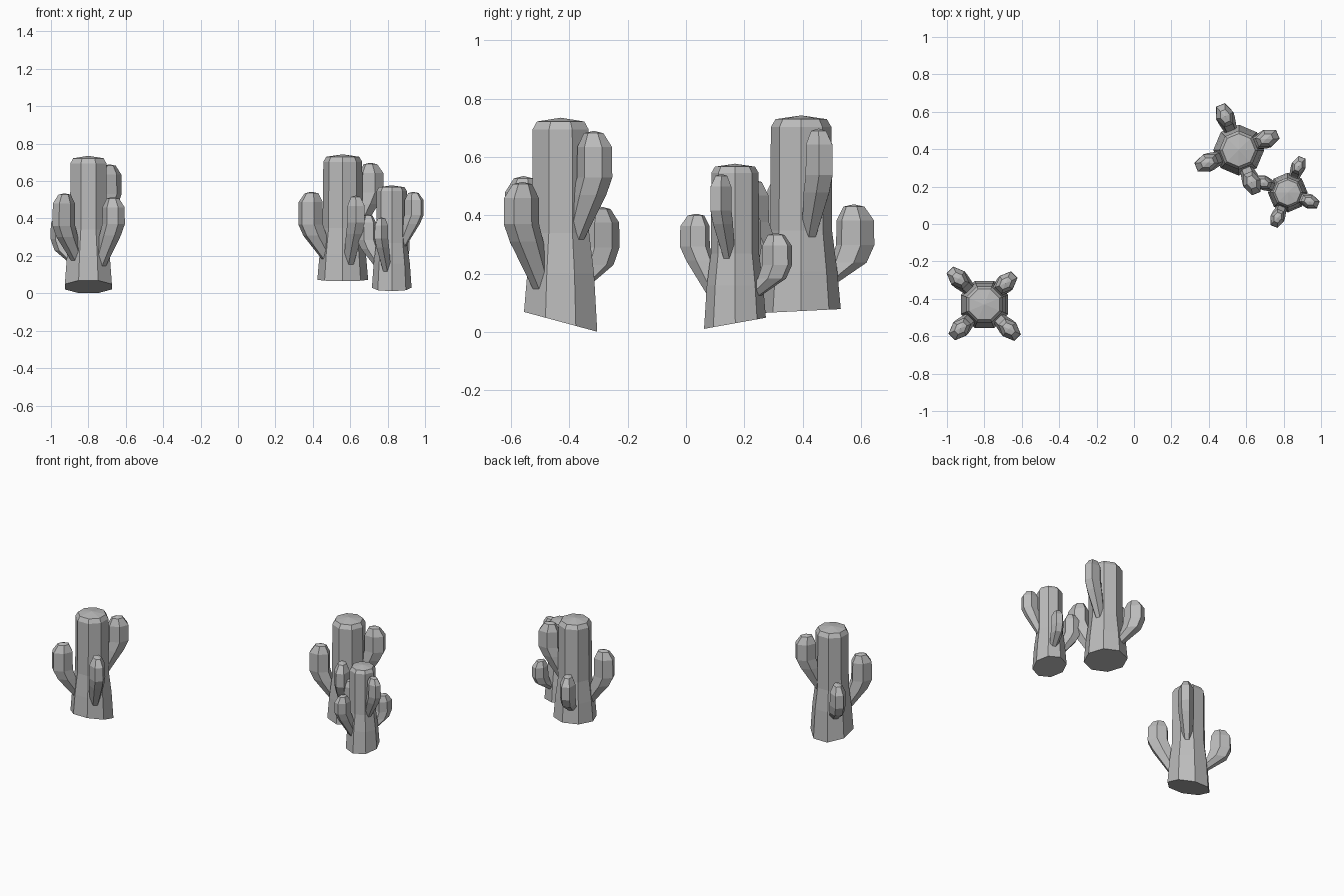
import bpy, bmesh
from math import sin, cos, radians, pi
from mathutils import Vector, Matrix

cube = bpy.data.objects.get("Cube")
if cube:
    bpy.data.objects.remove(cube, do_unlink=True)

grey = bpy.data.materials.new("plain_grey")
grey.use_nodes = True
colour = (0.5, 0.5, 0.5, 1)
grey.diffuse_color = colour
grey.node_tree.nodes["Principled BSDF"].inputs["Base Color"].default_value = colour


def ring(sides, rx, ry, centre, z):
    """Closed ring of points whose flat sides face the axes."""
    return [Vector((centre + rx * cos((i + 0.5) * 2 * pi / sides),
                    ry * sin((i + 0.5) * 2 * pi / sides), z)) for i in range(sides)]


def loft(name, rings, tip, matrix):
    """Skin rings from bottom to top, close the base and finish on a tip."""
    bm = bmesh.new()
    rows = [[bm.verts.new(matrix @ p) for p in r] for r in rings]
    n = len(rows[0])
    bm.faces.new(rows[0][::-1])
    for low, high in zip(rows, rows[1:]):
        for i in range(n):
            j = (i + 1) % n
            bm.faces.new((low[i], low[j], high[j], high[i]))
    top = bm.verts.new(matrix @ tip)
    for i in range(n):
        bm.faces.new((rows[-1][i], rows[-1][(i + 1) % n], top))
    bmesh.ops.recalc_face_normals(bm, faces=bm.faces[:])
    mesh = bpy.data.meshes.new(name)
    bm.to_mesh(mesh)
    bm.free()
    mesh.materials.append(grey)
    obj = bpy.data.objects.new(name, mesh)
    bpy.context.scene.collection.objects.link(obj)


# arm: name, direction, reach of its centre, root, elbow and top heights
ARMS = [
    ("tall_arm", 45, 0.165, 0.31, 0.47, 0.69),
    ("short_arm", 135, 0.2, 0.14, 0.23, 0.43),
    ("left_arm", 225, 0.185, 0.15, 0.3, 0.535),
    ("right_arm", 315, 0.19, 0.11, 0.31, 0.515),
]

# trunk: height and corner radius
TRUNK = [(0.2, 0.124), (0.34, 0.106), (0.695, 0.104), (0.722, 0.088)]


def cactus(label, x, y, lift, turn, size, ground, slope):
    spin = Matrix.Rotation(radians(turn), 4, 'Z')
    place = Matrix.Translation((x, y, lift)) @ spin @ Matrix.Scale(size, 4)

    # trunk with its foot cut along the sloping ground
    foot = ring(8, 0.136, 0.136, 0, 0)
    for p in foot:
        p.z = (ground + slope * (spin @ p).y * size - lift) / size
    rings = [foot] + [ring(8, r, r, 0, z) for z, r in TRUNK]
    loft(label + "_trunk", rings, Vector((0, 0, 0.735)), place)

    # four upturned arms
    for name, angle, reach, root, elbow, top in ARMS:
        path = [(0.065, root, 0.5), (reach - 0.025, elbow, 0.95),
                (reach, elbow + 0.06, 1.0), (reach, top - 0.055, 0.98),
                (reach - 0.005, top - 0.008, 0.55)]
        rings = [ring(6, 0.07 * s, 0.05 * s, c, z) for c, z, s in path]
        loft(label + "_" + name, rings, Vector((reach - 0.005, 0, top)),
             place @ Matrix.Rotation(radians(angle), 4, 'Z'))


cactus("lone_cactus", -0.8, -0.43, 0, 0, 1, 0.035, -0.27)
cactus("big_cactus", 0.56, 0.395, 0.008, -23, 1, 0.072, 0.05)
cactus("small_cactus", 0.822, 0.168, 0.004, -67, 0.78, 0.03, 0.18)
